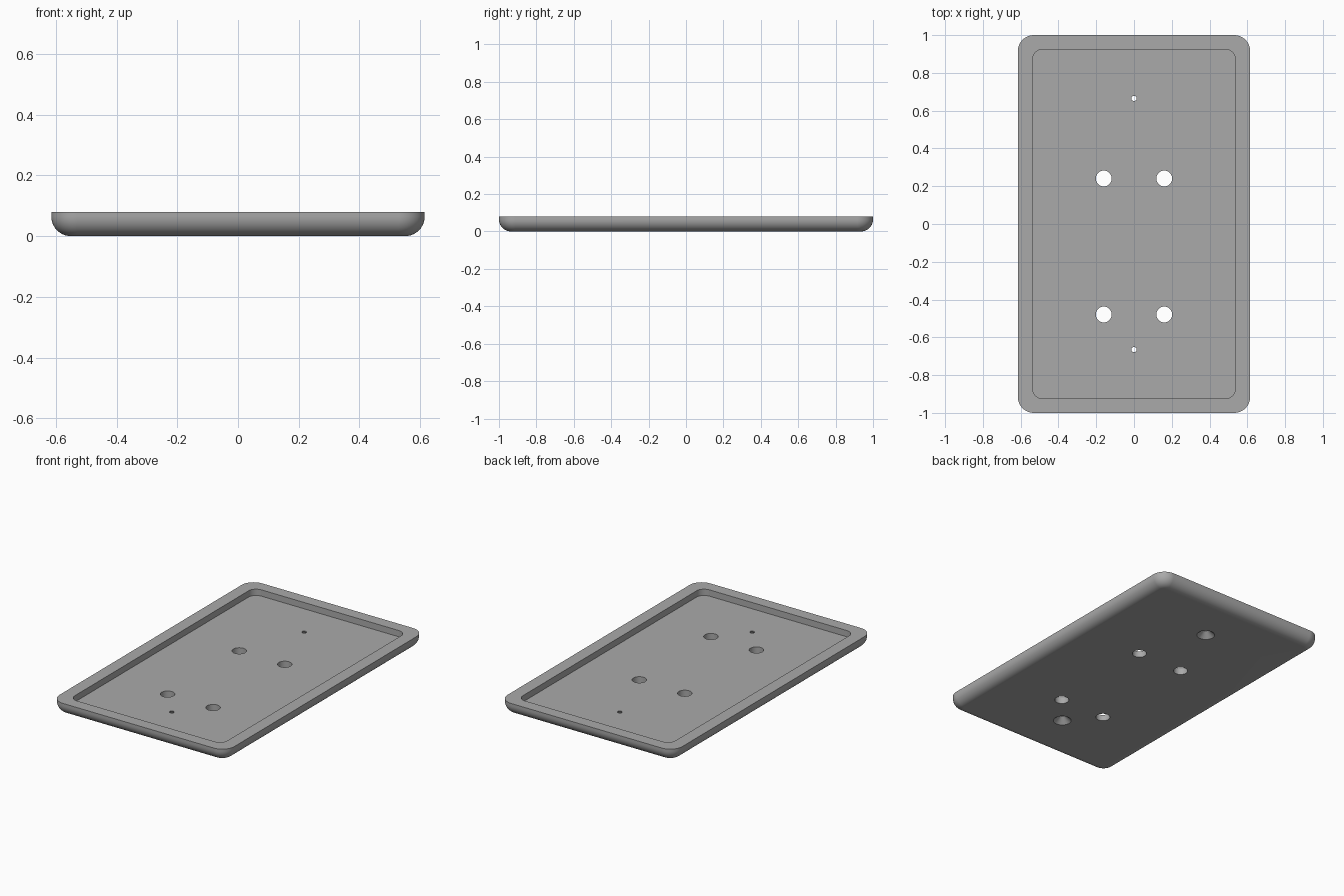
import bpy, bmesh, math

if "Cube" in bpy.data.objects:
    bpy.data.objects.remove(bpy.data.objects["Cube"])

W, L, H = 0.615, 1.0, 0.08        # half width, half length, height
FLOOR = 0.04                      # top of the pocket floor
CORNER, FILLET = 0.085, 0.065     # outer corner radius, underside rounding

grey = bpy.data.materials.new("plain grey")
grey.diffuse_color = (0.4, 0.4, 0.4, 1)
grey.use_nodes = True
grey.node_tree.nodes["Principled BSDF"].inputs["Base Color"].default_value = grey.diffuse_color


def ring(bm, hx, hy, r, z, n=12):
    """Rounded rectangle of vertices at height z."""
    verts = []
    for k, (sx, sy) in enumerate([(1, 1), (-1, 1), (-1, -1), (1, -1)]):
        for i in range(n + 1):
            a = math.pi / 2 * (k + i / n)
            verts.append(bm.verts.new((sx * (hx - r) + r * math.cos(a),
                                       sy * (hy - r) + r * math.sin(a), z)))
    return verts


def new_object(name, bm):
    bmesh.ops.recalc_face_normals(bm, faces=bm.faces)
    mesh = bpy.data.meshes.new(name)
    bm.to_mesh(mesh)
    bm.free()
    mesh.materials.append(grey)
    obj = bpy.data.objects.new(name, mesh)
    bpy.context.collection.objects.link(obj)
    return obj


# Tray shell: rounded underside, side wall, flat rim, pocket wall, pocket floor
bm = bmesh.new()
rings = []
for i in range(11):
    a = math.pi / 2 * i / 10
    inset = FILLET * (1 - math.sin(a))
    rings.append(ring(bm, W - inset, L - inset, CORNER - inset,
                      FILLET * (1 - math.cos(a))))
rings.append(ring(bm, W, L, CORNER, H))
for z in (H, FLOOR):
    rings.append(ring(bm, 0.536, 0.925, 0.053, z))
for a, b in zip(rings, rings[1:]):
    for i in range(len(a)):
        j = (i + 1) % len(a)
        bm.faces.new((a[i], a[j], b[j], b[i]))
bm.faces.new(rings[0])
bm.faces.new(rings[-1])
tray = new_object("tray", bm)


# Hole cutters
def lathe_cutter(name, x, y, profile, n=32):
    bm = bmesh.new()
    loops = [[bm.verts.new((x + r * math.cos(2 * math.pi * i / n),
                            y + r * math.sin(2 * math.pi * i / n), z))
              for i in range(n)] for r, z in profile]
    for a, b in zip(loops, loops[1:]):
        for i in range(n):
            j = (i + 1) % n
            bm.faces.new((a[i], a[j], b[j], b[i]))
    bm.faces.new(loops[0])
    bm.faces.new(loops[-1])
    return new_object(name, bm)


cutters = [lathe_cutter("hole_cutter", x, y, [(0.042, -0.05), (0.042, 0.07)])
           for x in (-0.16, 0.16) for y in (0.241, -0.479)]
# Screw holes, countersunk from below
cutters += [lathe_cutter("screw_cutter", 0, y,
                         [(0.053, -0.02), (0.053, 0), (0.014, 0.036), (0.014, 0.07)])
            for y in (0.665, -0.665)]

bpy.context.view_layer.objects.active = tray
tray.select_set(True)
for c in cutters:
    c.select_set(False)
    mod = tray.modifiers.new("hole", "BOOLEAN")
    mod.operation, mod.solver, mod.object = "DIFFERENCE", "EXACT", c
    bpy.ops.object.modifier_apply(modifier=mod.name)
for c in cutters:
    bpy.data.objects.remove(c)

# Smooth rounding with crisp edges and flat panels
bpy.ops.object.shade_smooth_by_angle(angle=math.radians(30))
wn = tray.modifiers.new("flat panels", "WEIGHTED_NORMAL")
wn.keep_sharp = True
